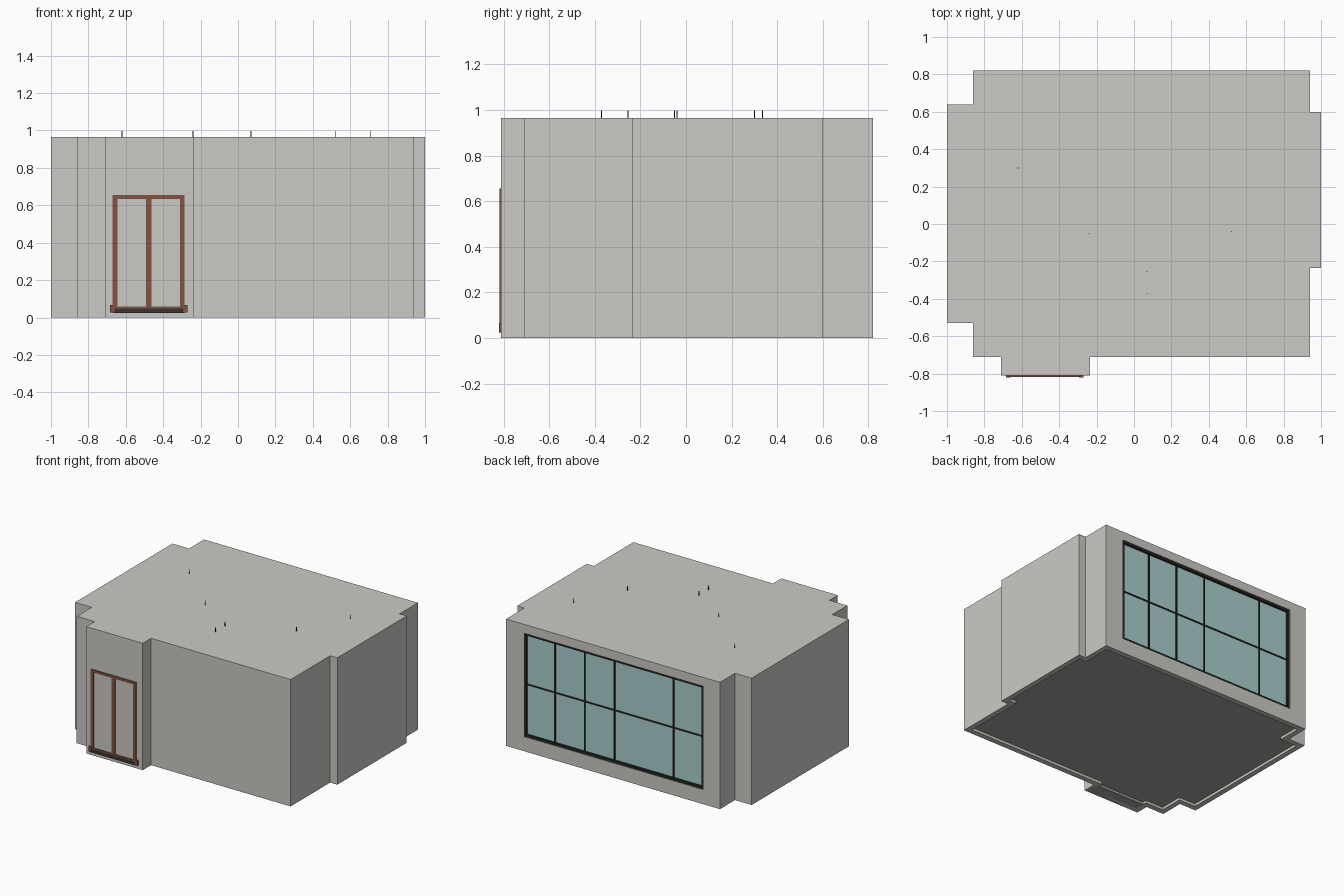
import bpy, bmesh

if "Cube" in bpy.data.objects:
    bpy.data.objects.remove(bpy.data.objects["Cube"])


def mat(name, r, g, b):
    m = bpy.data.materials.new(name)
    m.diffuse_color = (r, g, b, 1)
    m.use_nodes = True
    m.node_tree.nodes["Principled BSDF"].inputs["Base Color"].default_value = m.diffuse_color
    return m


WALL = mat("wall_plaster", 0.60, 0.59, 0.555)
FLOOR = mat("floor_grey", 0.37, 0.36, 0.34)
GLASS = mat("window_glass", 0.40, 0.62, 0.62)
FRAME = mat("dark_metal", 0.02, 0.02, 0.019)
WOOD = mat("door_wood", 0.21, 0.088, 0.05)
SILL = mat("door_sill_dark", 0.04, 0.037, 0.034)


def prism(name, pts, z0, z1, m):
    """Extrude a plan outline from z0 to z1."""
    bm = bmesh.new()
    face = bm.faces.new([bm.verts.new((x, y, z0)) for x, y in pts])
    top = bmesh.ops.extrude_face_region(bm, geom=[face])
    for v in [g for g in top["geom"] if isinstance(g, bmesh.types.BMVert)]:
        v.co.z = z1
    bmesh.ops.recalc_face_normals(bm, faces=bm.faces)
    me = bpy.data.meshes.new(name)
    bm.to_mesh(me)
    bm.free()
    me.materials.append(m)
    ob = bpy.data.objects.new(name, me)
    bpy.context.collection.objects.link(ob)
    return ob


def box(name, x0, x1, y0, y1, z0, z1, m):
    return prism(name, [(x0, y0), (x1, y0), (x1, y1), (x0, y1)], z0, z1, m)


def inset(pts, t):
    """Offset a counter-clockwise right-angled outline inwards."""
    out = []
    for i, (x, y) in enumerate(pts):
        px, py = pts[i - 1]
        nx, ny = pts[(i + 1) % len(pts)]
        for ax, ay in ((x - px, y - py), (nx - x, ny - y)):
            d = abs(ax) + abs(ay)
            x, y = x - ay / d * t, y + ax / d * t
        out.append((x, y))
    return out


def cut(ob, cutter):
    mod = ob.modifiers.new("cut", "BOOLEAN")
    mod.operation = "DIFFERENCE"
    mod.solver = "EXACT"
    mod.object = cutter
    bpy.context.view_layer.objects.active = ob
    bpy.ops.object.modifier_apply(modifier=mod.name)
    bpy.data.objects.remove(cutter)


# Room shell: stepped outline with bays, hollow below the roof
H, BACK, FRONT = 0.965, 0.82, -0.81
outline = [(-0.86, -0.71), (-0.71, -0.71), (-0.71, FRONT), (-0.235, FRONT),
           (-0.235, -0.71), (0.94, -0.71), (0.94, -0.235), (1.0, -0.235),
           (1.0, 0.60), (0.94, 0.60), (0.94, BACK), (-0.86, BACK),
           (-0.86, 0.64), (-1.0, 0.64), (-1.0, -0.53), (-0.86, -0.53)]
inner = inset(outline, 0.04)
shell = prism("room_walls", outline, 0, H, WALL)
cut(shell, prism("room_cutter", inner, -0.1, H - 0.03, WALL))

# Back window opening
X0, X1, Z0, Z1 = -0.72, 0.79, 0.11, 0.90
cut(shell, box("window_cutter", X0, X1, 0.7, 0.9, Z0, Z1, WALL))

# Recessed floor and the doorway threshold
prism("floor", inner, 0.02, 0.04, FLOOR)
box("threshold", -0.70, -0.245, FRONT + 0.004, -0.70, -0.0, 0.018, FLOOR)

# Window frame, mullions and glass
W = 0.018
fy0, fy1 = 0.785, 0.816
box("window_glass", X0, X1, 0.795, 0.80, Z0, Z1, GLASS)
box("window_frame_left", X0, X0 + W, fy0, fy1, Z0, Z1, FRAME)
box("window_frame_right", X1 - W, X1, fy0, fy1, Z0, Z1, FRAME)
box("window_frame_bottom", X0 + W, X1 - W, fy0, fy1, Z0, Z0 + W, FRAME)
box("window_frame_top", X0 + W, X1 - W, fy0, fy1, Z1 - W, Z1, FRAME)
for i, x in enumerate((0.54, 0.29, 0.04, -0.457)):
    box(f"window_mullion_{i + 1}", x - 0.005, x + 0.005, 0.79, 0.807, Z0 + W, Z1 - W, FRAME)
box("window_crossbar", X0 + W, X1 - W, 0.79, 0.806, 0.50, 0.51, FRAME)

# Double door frame on the front bay
DL, DR, DY = -0.67, -0.285, -0.817
mid = (DL + DR) / 2
for name, x0, x1 in (("left", DL, DL + 0.025), ("middle", mid - 0.015, mid + 0.015),
                     ("right", DR - 0.025, DR)):
    box(f"door_stile_{name}", x0, x1, DY, FRONT + 0.005, 0.05, 0.635, WOOD)
box("door_top_rail", DL, DR, DY, FRONT + 0.005, 0.635, 0.655, WOOD)
box("door_bottom_rail", DL, DR, DY - 0.001, FRONT + 0.005, 0.048, 0.06, WOOD)
box("door_sill", DL, DR, DY - 0.002, FRONT + 0.005, 0.024, 0.048, SILL)
for side, x in (("left", DL - 0.003), ("right", DR + 0.003)):
    box(f"door_sill_end_{side}", x - 0.012, x + 0.012, DY - 0.003, FRONT + 0.005,
        0.026, 0.066, WOOD)

# Thin lamp rods poking through the roof
rods = [(-0.24, -0.05), (0.52, -0.04), (0.71, 0.335), (-0.62, 0.30),
        (0.07, -0.255), (0.07, -0.37)]
for i, (x, y) in enumerate(rods):
    r = 0.002
    box(f"lamp_rod_{i + 1}", x - r, x + r, y - r, y + r, H - 0.1, 0.998, FRAME)
